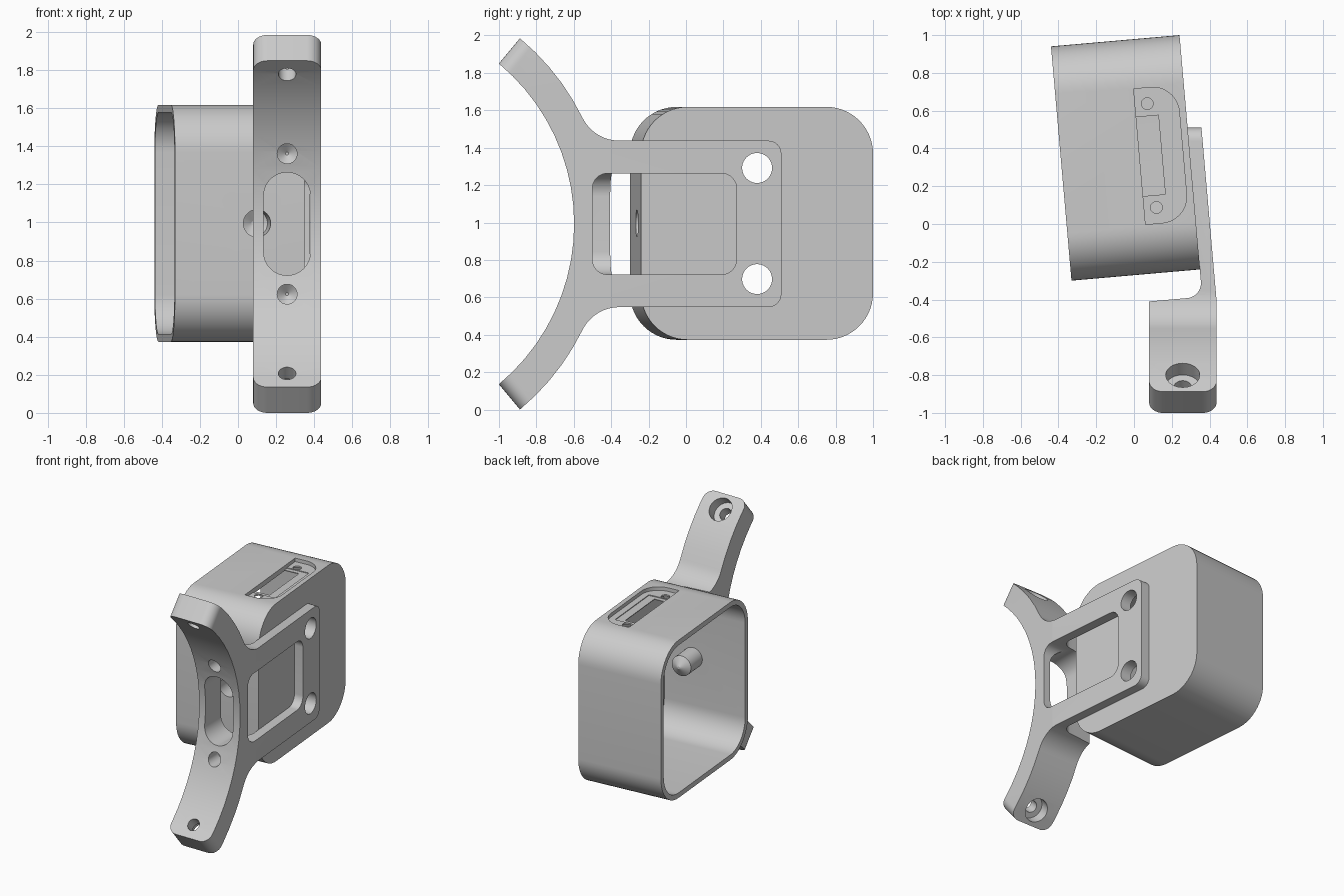
import bpy, bmesh
from math import sin, cos, asin, sqrt, radians as rad, pi
from mathutils import Matrix, Vector

if "Cube" in bpy.data.objects:
    bpy.data.objects.remove(bpy.data.objects["Cube"])

ZC = 0.9925                                   # height of the symmetry plane
BOX = Matrix.Translation((-0.045, 0.35, ZC + 0.003)) @ Matrix.Rotation(rad(5), 4, 'Z')

# frames map (a, b, depth) to world
side = lambda a, b, d: Vector((d, a, ZC + b))
front = lambda a, b, d: Vector((a, d, ZC + b))
box_side = lambda a, b, d: BOX @ Vector((d, a, b))
box_top = lambda a, b, d: BOX @ Vector((a, b, d))


def make(name, bm):
    bmesh.ops.recalc_face_normals(bm, faces=bm.faces)
    me = bpy.data.meshes.new(name)
    bm.to_mesh(me)
    bm.free()
    ob = bpy.data.objects.new(name, me)
    bpy.context.collection.objects.link(ob)
    return ob


def prism_bm(pts, d0, d1, frame):
    bm = bmesh.new()
    lo = [bm.verts.new(frame(a, b, d0)) for a, b in pts]
    hi = [bm.verts.new(frame(a, b, d1)) for a, b in pts]
    bm.faces.new(lo)
    bm.faces.new(hi)
    n = len(pts)
    for i in range(n):
        bm.faces.new((lo[i], lo[(i + 1) % n], hi[(i + 1) % n], hi[i]))
    return bm


def prism(pts, d0, d1, frame, name="cutter"):
    return make(name, prism_bm(pts, d0, d1, frame))


def lathe(p, q, r, tip=0.0, r_tip=0.01, name="cutter"):
    """Round rod from p to q, with an optional cone of length tip beyond q."""
    p, q = Vector(p), Vector(q)
    m = Matrix.Translation(p) @ (q - p).to_track_quat('Z', 'Y').to_matrix().to_4x4()
    length, n = (q - p).length, 40
    stations = [(0, r), (length, r)] + ([(length + tip, r_tip)] if tip else [])
    bm = bmesh.new()
    rings = [[bm.verts.new(m @ Vector((s * cos(2 * pi * i / n), s * sin(2 * pi * i / n), z)))
              for i in range(n)] for z, s in stations]
    bm.faces.new(rings[0])
    bm.faces.new(rings[-1])
    for a, b in zip(rings, rings[1:]):
        for i in range(n):
            bm.faces.new((a[i], a[(i + 1) % n], b[(i + 1) % n], b[i]))
    return make(name, bm)


def arc(cx, cy, r, a0, a1, n):
    return [(cx + r * cos(rad(a0 + (a1 - a0) * i / n)),
             cy + r * sin(rad(a0 + (a1 - a0) * i / n))) for i in range(n + 1)]


def rrect(a0, b0, a1, b1, radii, n=14):
    """Rounded rectangle; radii run from (a1,b1) anticlockwise."""
    pts = []
    corners = ((a1, b1, -1, -1), (a0, b1, 1, -1), (a0, b0, 1, 1), (a1, b0, -1, 1))
    for k, (x, y, sx, sy) in enumerate(corners):
        r = radii[k]
        pts += arc(x + sx * r, y + sy * r, r, 90 * k, 90 * k + 90, n) if r else [(x, y)]
    return pts


def boolean(ob, tool, op='DIFFERENCE'):
    mod = ob.modifiers.new("bool", 'BOOLEAN')
    mod.operation, mod.solver, mod.object = op, 'EXACT', tool
    bpy.context.view_layer.objects.active = ob
    bpy.ops.object.modifier_apply(modifier=mod.name)
    bpy.data.objects.remove(tool, do_unlink=True)


def smooth(ob):
    bpy.ops.object.select_all(action='DESELECT')
    ob.select_set(True)
    bpy.context.view_layer.objects.active = ob
    bpy.ops.object.shade_smooth_by_angle(angle=rad(25))


# --- housing: rounded cup open towards -x, with a thin end wall
HU, HV, T, END = 0.3415, 0.6225, 0.04, 0.015
housing = prism(rrect(-HV, -HV, HV, HV, [0.25] * 4), -HU, HU, box_side, "housing")
h = HV - T
boolean(housing, prism(rrect(-h, -h, h, h, [0.21] * 4), -HU - 0.1, HU - END, box_side))

# hollow pointed boss behind the front wall
PU = 0.091
boolean(housing, lathe(box_top(PU, -0.60, 0), box_top(PU, -0.42, 0), 0.079, 0.04), 'UNION')
boolean(housing, lathe(box_top(PU, -0.70, 0), box_top(PU, -0.428, 0), 0.072, 0.036), 'DIFFERENCE')

# connector recess in the top: stepped pocket, window and two screw holes
boolean(housing, prism(rrect(0.075, -0.36, 0.305, 0.36, [0.14, 0, 0, 0.14]), HV - 0.028, HV + 0.1, box_top))
boolean(housing, prism(rrect(0.075, -0.243, 0.257, 0.243, [0] * 4), HV - 0.034, HV + 0.1, box_top))
boolean(housing, prism(rrect(0.075, -0.21, 0.193, 0.21, [0] * 4), HV - 0.1, HV + 0.1, box_top))
for s in (-1, 1):
    boolean(housing, lathe(box_top(0.14, s * 0.276, HV - 0.1), box_top(0.14, s * 0.276, HV + 0.1), 0.031))

# --- bracket: curved foot and mounting plate in one side profile
CY, R0, R1, TIP = -1.712, 1.114, 1.29, 50.3
PH, FR = 0.445, 0.22                          # plate half height, fillet radius
fz = PH + FR
fy = CY + sqrt((R1 + FR) ** 2 - fz ** 2)
fa = asin(fz / (R1 + FR)) * 180 / pi
upper = arc(CY, 0, R1, TIP, fa, 5) + arc(fy, fz, FR, 180 + fa, 270, 12)[1:]
upper += arc(0.51 - 0.07, PH - 0.07, 0.07, 90, 0, 8)
profile = arc(CY, 0, R0, -TIP, TIP, 20) + upper + [(y, -z) for y, z in reversed(upper)]
bm = prism_bm(profile, 0.08, 0.437, side)
tips = []
for e in bm.edges:
    a, b = (v.co for v in e.verts)
    if abs(a.x - b.x) < 1e-5 and abs(a.z - ZC) > 0.8 and abs(b.z - ZC) > 0.8:
        m = (a + b) / 2
        radial = Vector((0, m.y - CY, m.z - ZC)).normalized()
        if abs((a - b).normalized().dot(radial)) > 0.98:
            tips.append(e)
bmesh.ops.bevel(bm, geom=tips, offset=0.075, segments=8, profile=0.5, affect='EDGES')
bracket = make("bracket", bm)

# thin the plate on both faces, in line with the tilted housing
boolean(bracket, prism(rrect(-1.2, -0.768, HU - 0.001, 1.2, [0, 0, 0, 0.08]), -1.3, 1.3, box_top))
boolean(bracket, prism(rrect(HU + 0.073, -0.95, 1.0, 1.2, [0] * 4), -1.3, 1.3, box_top))

# plate window and the long slot through the foot
boolean(bracket, prism(rrect(-0.5, -0.27, 0.27, 0.27, [0.08] * 4), 0.258, 0.7, side))
boolean(bracket, prism(rrect(0.135, -0.27, 0.38, 0.27, [0.122] * 4), -0.9, -0.3, front))

# foot holes: counterbored at the tips, blind near the middle
HX = 0.258
for s in (-1, 1):
    a = rad(44.9) * s
    at = lambda r: (HX, CY + r * cos(a), ZC + r * sin(a))
    boolean(bracket, lathe(at(1.0), at(1.4), 0.046))
    boolean(bracket, lathe(at(1.2), at(1.4), 0.09))
    z = ZC + s * 0.369
    boolean(bracket, lathe((HX, -0.8, z), (HX, -0.54, z), 0.052, 0.035, 0.008))

# bolt holes straight through plate and housing wall
for ob in (housing, bracket):
    for s in (-1, 1):
        z = ZC + 0.002 + s * 0.297
        boolean(ob, lathe((0.1, 0.38, z), (0.6, 0.38, z), 0.08))
    smooth(ob)
